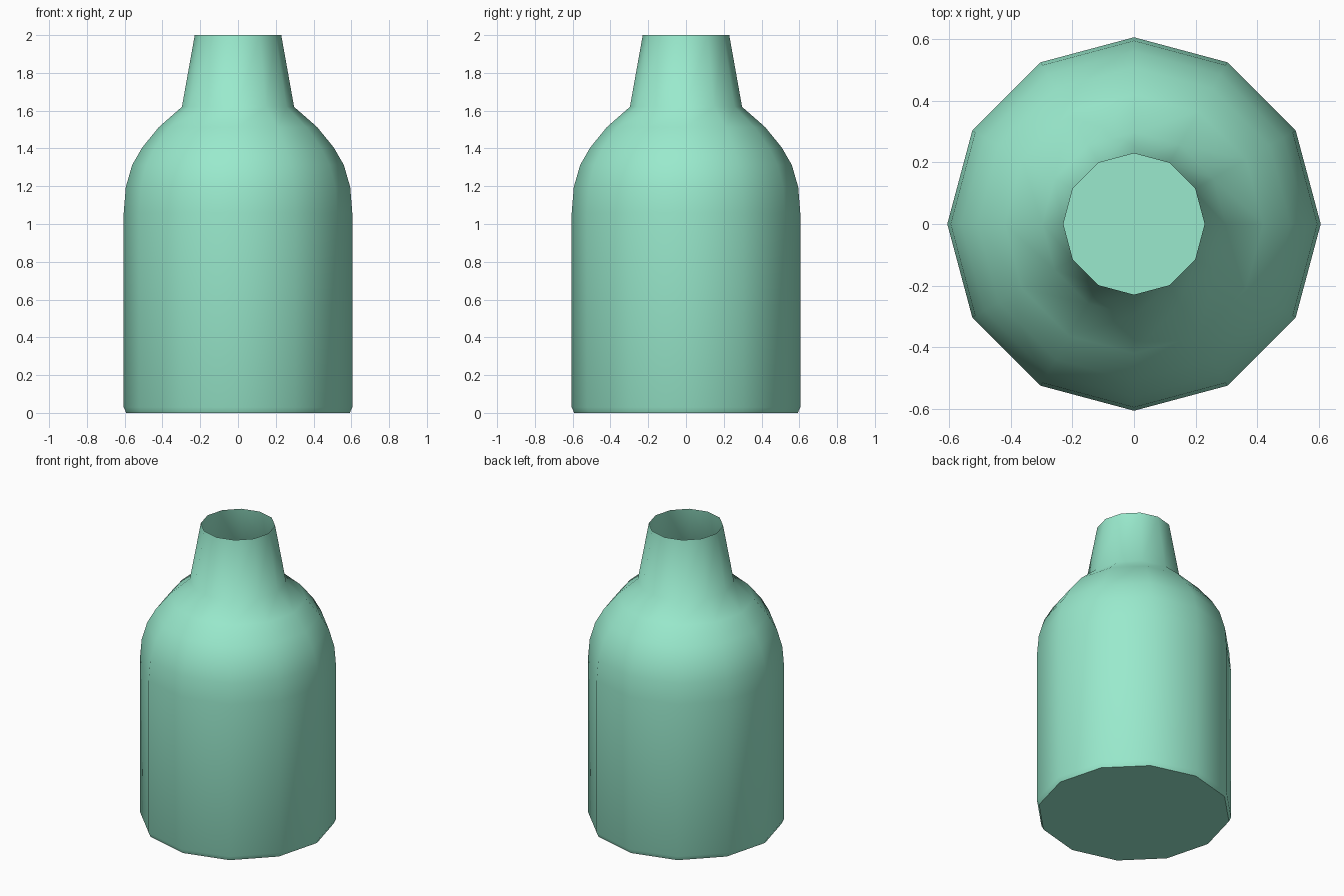
import bpy, bmesh, math

if "Cube" in bpy.data.objects:
    bpy.data.objects.remove(bpy.data.objects["Cube"])

SIDES = 12
# Bottle profile as (radius, height): chamfered foot, body, shoulder, neck
PROFILE = [(0.592, 0.0), (0.605, 0.03), (0.605, 1.06), (0.594, 1.196),
           (0.56, 1.313), (0.507, 1.405), (0.419, 1.513), (0.297, 1.62),
           (0.229, 2.0)]

# Thin-walled bottle with a closed floor and an open mouth
bm = bmesh.new()
rings = []
for r, z in PROFILE:
    rings.append([bm.verts.new((r * math.cos(2 * math.pi * i / SIDES),
                                r * math.sin(2 * math.pi * i / SIDES), z))
                  for i in range(SIDES)])
for lower, upper in zip(rings, rings[1:]):
    for i in range(SIDES):
        j = (i + 1) % SIDES
        bm.faces.new((lower[i], lower[j], upper[j], upper[i]))
bm.faces.new(rings[0][::-1])

mesh = bpy.data.meshes.new("bottle")
bm.to_mesh(mesh)
bm.free()
bottle = bpy.data.objects.new("bottle", mesh)
bpy.context.collection.objects.link(bottle)

# Pale green finish
mat = bpy.data.materials.new("pale_green")
mat.diffuse_color = (0.32, 0.82, 0.61, 1.0)
mat.use_nodes = True
mat.node_tree.nodes["Principled BSDF"].inputs["Base Color"].default_value = mat.diffuse_color
mesh.materials.append(mat)

# Smooth walls, crisp floor edge
bpy.context.view_layer.objects.active = bottle
bottle.select_set(True)
bpy.ops.object.shade_smooth_by_angle(angle=math.radians(45))
